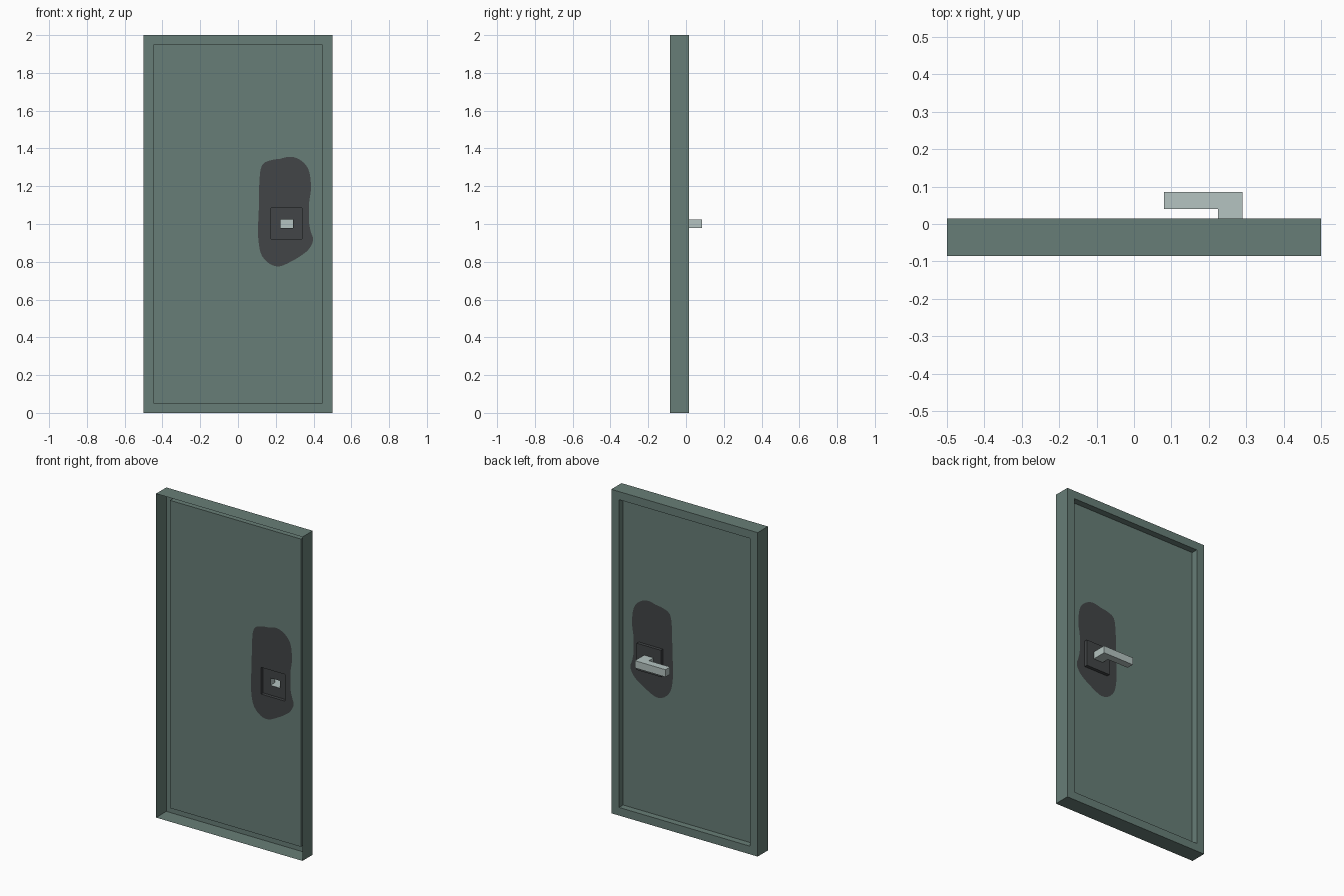
import bpy, bmesh
from mathutils import Vector

if "Cube" in bpy.data.objects:
    bpy.data.objects.remove(bpy.data.objects["Cube"])


def material(name, rgb):
    m = bpy.data.materials.new(name)
    m.diffuse_color = (*rgb, 1)
    m.use_nodes = True
    m.node_tree.nodes["Principled BSDF"].inputs["Base Color"].default_value = m.diffuse_color
    return m


green = material("grey green paint", (0.137, 0.208, 0.184))
dark = material("dark grey paint", (0.055, 0.060, 0.063))
metal = material("pale metal", (0.46, 0.552, 0.533))


def rect(x0, x1, z0, z1):
    # ordered so that a face made from it looks towards +y
    return [(x0, z0), (x0, z1), (x1, z1), (x1, z0)]


def loop(bm, pts, y):
    return [bm.verts.new((x, y, z)) for x, z in pts]


def strip(bm, a, b):
    n = len(a)
    for i in range(n):
        j = (i + 1) % n
        bm.faces.new((a[i], a[j], b[j], b[i]))


def fill_between(bm, outer, inner):
    # flat sheet with a hole, facing +y
    edges = []
    for lp in (outer, inner):
        for i, v in enumerate(lp):
            w = lp[(i + 1) % len(lp)]
            edges.append(bm.edges.get((v, w)) or bm.edges.new((v, w)))
    res = bmesh.ops.triangle_fill(bm, use_beauty=True, edges=edges, normal=(0, 1, 0))
    for f in res["geom"]:
        if isinstance(f, bmesh.types.BMFace):
            f.normal_update()
            if f.normal.y < 0:
                f.normal_flip()


def finish(bm, name, mat):
    me = bpy.data.meshes.new(name)
    bm.to_mesh(me)
    bm.free()
    me.materials.append(mat)
    ob = bpy.data.objects.new(name, me)
    bpy.context.collection.objects.link(ob)


def smooth_closed(pts, steps=3):
    # closed Catmull-Rom curve through the points
    p = [Vector(q) for q in pts]
    n, out = len(p), []
    for i in range(n):
        a, b, c, d = p[i - 1], p[i], p[(i + 1) % n], p[(i + 2) % n]
        for k in range(steps):
            t = k / steps
            v = 0.5 * (2 * b + (c - a) * t + (2 * a - 5 * b + 4 * c - d) * t * t
                       + (3 * b - a - 3 * c + d) * t ** 3)
            out.append((v.x, v.y))
    return out


Y_FRONT, Y_RIM, Y_PANEL, Y_PLATE = -0.085, 0.015, -0.025, -0.005

# outline of the irregular dark patch around the handle
patch = smooth_closed([
    (.127, 1.312), (.18, 1.339), (.222, 1.345), (.27, 1.356), (.315, 1.347),
    (.36, 1.312), (.381, 1.26), (.386, 1.18), (.376, 1.11), (.376, 1.01),
    (.386, .958), (.398, .915), (.376, .868), (.339, .836), (.286, .804),
    (.222, .776), (.169, .788), (.127, .831), (.111, .889), (.106, .968),
    (.111, 1.1), (.113, 1.22)])

# door: open-fronted shell with a rim and a recessed panel
bm = bmesh.new()
outer, inner = rect(-.5, .5, 0, 2), rect(-.447, .447, .05, 1.95)
front, back = loop(bm, outer, Y_FRONT), loop(bm, outer, Y_RIM)
rim, panel = loop(bm, inner, Y_RIM), loop(bm, inner, Y_PANEL)
strip(bm, front, back)
strip(bm, back, rim)
strip(bm, rim, panel)
fill_between(bm, panel, loop(bm, patch, Y_PANEL))
finish(bm, "door_shell", green)

# dark patch with the raised handle plate
bm = bmesh.new()
plate, hole = rect(.175, .34, .92, 1.085), rect(.225, .29, .98, 1.025)
base, raised = loop(bm, plate, Y_PANEL), loop(bm, plate, Y_PLATE)
fill_between(bm, loop(bm, patch, Y_PANEL), base)
strip(bm, base, raised)
strip(bm, raised, loop(bm, hole, Y_PLATE))
finish(bm, "handle_plate", dark)

# handle: hollow L shape, open where it meets the plate
bm = bmesh.new()
prof = [(.29, Y_PLATE), (.29, .085), (.08, .085), (.08, .04), (.225, .04), (.225, Y_PLATE)]
low = [bm.verts.new((x, y, .98)) for x, y in prof]
top = [bm.verts.new((x, y, 1.025)) for x, y in prof]
bm.faces.new(top)
bm.faces.new(low[::-1])
for i in range(len(prof) - 1):
    bm.faces.new((low[i], low[i + 1], top[i + 1], top[i]))
finish(bm, "door_handle", metal)
